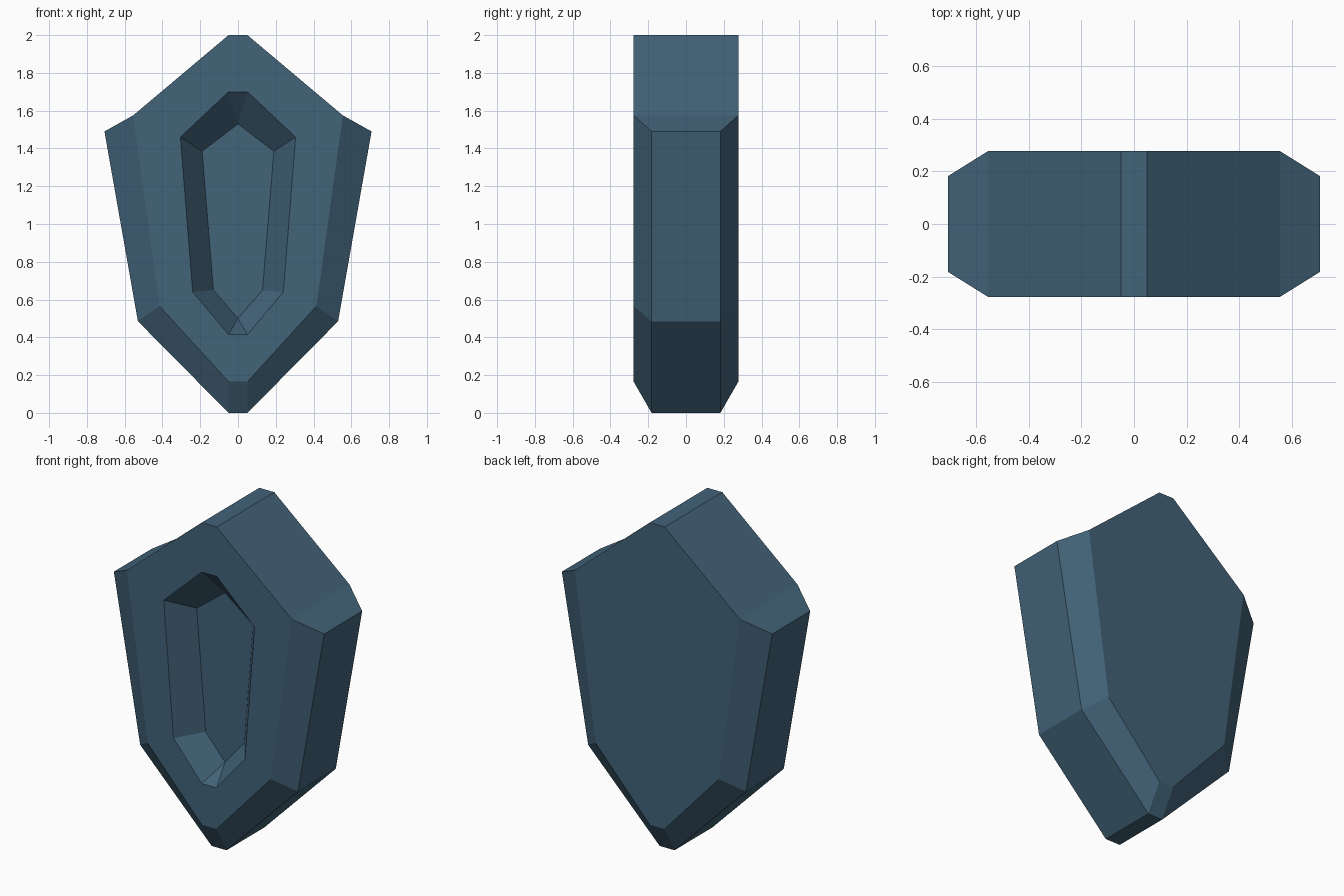
import bpy, bmesh

if "Cube" in bpy.data.objects:
    bpy.data.objects.remove(bpy.data.objects["Cube"])

mat = bpy.data.materials.new("slate blue")
mat.diffuse_color = (0.055, 0.125, 0.19, 1)
mat.use_nodes = True
mat.node_tree.nodes["Principled BSDF"].inputs["Base Color"].default_value = mat.diffuse_color


def ring(bm, y, half):
    """Closed ring of vertices: right half profile (top to bottom), then its mirror."""
    pts = half + [(-x, z) for x, z in reversed(half)]
    return [bm.verts.new((x, y, z)) for x, z in pts]


# Right-hand half profiles (x, z); repeated points merge later
middle = [(0.05, 2.0), (0.555, 1.575), (0.707, 1.49), (0.53, 0.485), (0.05, 0.0)]
face = [(0.05, 2.0), (0.555, 1.575), (0.555, 1.575), (0.415, 0.565), (0.05, 0.165)]
rim = [(0.05, 1.70), (0.305, 1.46), (0.305, 1.46), (0.24, 0.64), (0.05, 0.415)]
floor = [(0.0, 1.53), (0.19, 1.385), (0.19, 1.385), (0.13, 0.65), (0.0, 0.5)]

# Skin the rings from the back face, over the sides, into the front recess
bm = bmesh.new()
sections = [(0.277, face), (0.182, middle), (-0.182, middle),
            (-0.277, face), (-0.277, rim), (-0.125, floor)]
rings = [ring(bm, y, half) for y, half in sections]
for a, b in zip(rings, rings[1:]):
    n = len(a)
    for i in range(n):
        j = (i + 1) % n
        bm.faces.new((a[i], a[j], b[j], b[i]))
bm.faces.new(rings[0])
bm.faces.new(rings[-1])
bmesh.ops.remove_doubles(bm, verts=bm.verts[:], dist=0.001)
bmesh.ops.recalc_face_normals(bm, faces=bm.faces[:])

mesh = bpy.data.meshes.new("gem_plate")
bm.to_mesh(mesh)
bm.free()
mesh.materials.append(mat)
bpy.context.collection.objects.link(bpy.data.objects.new("gem_plate", mesh))
